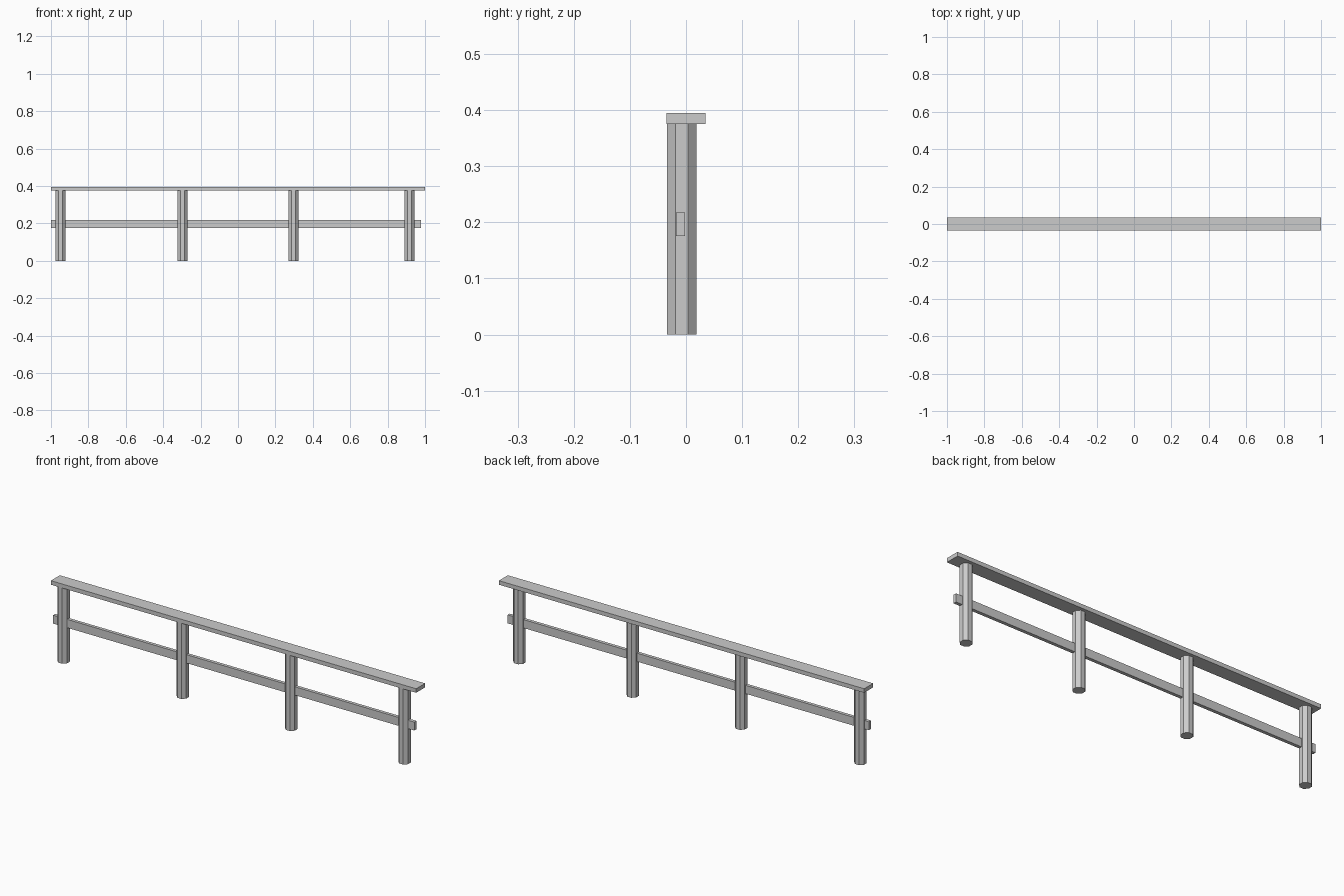
import bpy
import math

if "Cube" in bpy.data.objects:
    bpy.data.objects.remove(bpy.data.objects["Cube"])

POST_Y = -0.0075      # posts sit slightly forward of the handrail centre
RAIL_BOTTOM = 0.375


def box(name, x, y, z):
    """Box from (min, max) pairs on each axis."""
    bpy.ops.mesh.primitive_cube_add(size=1, location=[(a + b) / 2 for a, b in (x, y, z)])
    ob = bpy.context.object
    ob.name = name
    ob.scale = [b - a for a, b in (x, y, z)]
    bpy.ops.object.transform_apply(location=False, rotation=False, scale=True)
    return ob


def post(name, x):
    """Octagonal post with flats facing the axes."""
    apothem = 0.0265
    bpy.ops.mesh.primitive_cylinder_add(
        vertices=8, radius=apothem / math.cos(math.pi / 8), depth=RAIL_BOTTOM,
        location=(x, POST_Y, RAIL_BOTTOM / 2), rotation=(0, 0, math.pi / 8))
    bpy.context.object.name = name


# Flat handrail on top
box("top_rail", (-1, 1), (-0.035, 0.035), (RAIL_BOTTOM, 0.395))

# Thin middle rail running through the posts
box("middle_rail", (-1, 0.978), (-0.018, -0.0015), (0.176, 0.2175))

# Four posts
for i, x in enumerate((-0.95, -0.297, 0.297, 0.917)):
    post(f"post_{i + 1}", x)
